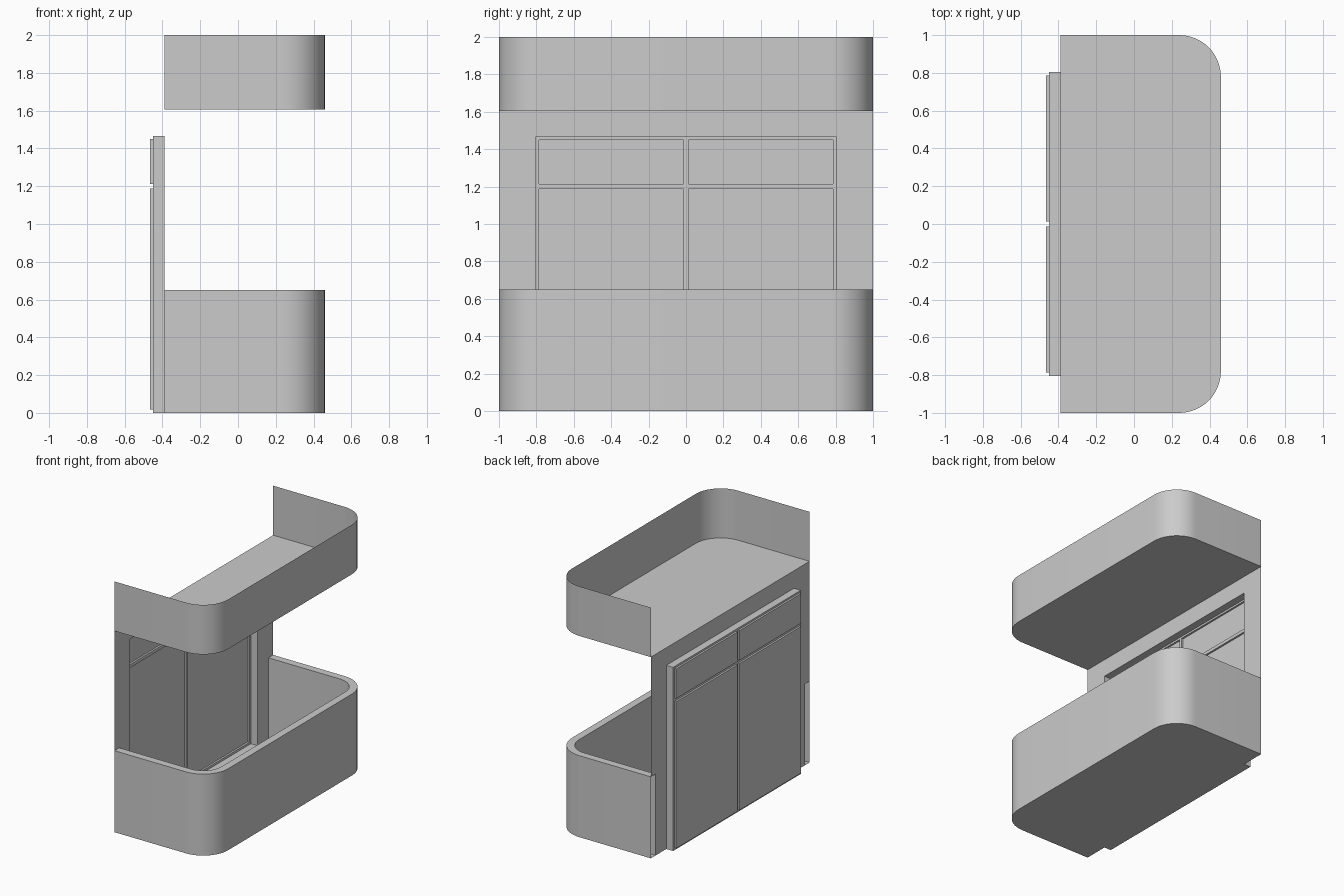
import bpy, bmesh, math

if "Cube" in bpy.data.objects:
    bpy.data.objects.remove(bpy.data.objects["Cube"])

WALL_X, FRONT_X, HALF_W = -0.39, 0.46, 1.0
RADIUS, LIP, RAIL_Z, ROOF_Z, TOP_Z = 0.22, 0.06, 0.65, 1.605, 2.0


def finish(name, bm):
    bmesh.ops.remove_doubles(bm, verts=bm.verts, dist=1e-5)
    bmesh.ops.recalc_face_normals(bm, faces=bm.faces)
    mesh = bpy.data.meshes.new(name)
    bm.to_mesh(mesh)
    bm.free()
    ob = bpy.data.objects.new(name, mesh)
    bpy.context.collection.objects.link(ob)
    bpy.ops.object.select_all(action='DESELECT')
    ob.select_set(True)
    bpy.context.view_layer.objects.active = ob
    bpy.ops.object.shade_smooth_by_angle(angle=math.radians(30))
    return ob


def outline(inset=0.0, steps=12):
    """U-shaped plan outline with two rounded front corners."""
    r, c = RADIUS - inset, (FRONT_X - RADIUS, HALF_W - RADIUS)
    arc = [(c[0] + r * math.sin(a), c[1] + r * math.cos(a))
           for a in (i * math.pi / 2 / steps for i in range(steps + 1))]
    half = [(WALL_X, HALF_W - inset)] + arc
    return half + [(x, -y) for x, y in reversed(half)]


def parapet(name, profile):
    """Sweep an (inset, z) profile round the outline."""
    bm = bmesh.new()
    rows = [[bm.verts.new((x, y, z)) for x, y in outline(i)] for i, z in profile]
    for a, b in zip(rows, rows[1:]):
        for k in range(len(a) - 1):
            bm.faces.new((a[k], a[k + 1], b[k + 1], b[k]))
    return finish(name, bm)


def slab(name, z):
    bm = bmesh.new()
    bm.faces.new([bm.verts.new((x, y, z)) for x, y in outline()])
    return finish(name, bm)


# Balcony: hollow parapet with a flat rim, open at its wall ends
parapet("balcony_parapet", [(0, 0), (0, RAIL_Z), (LIP, RAIL_Z), (LIP, 0)])
slab("balcony_floor", 0)

# Upper balcony: single-sheet parapet on its floor
parapet("upper_parapet", [(0, ROOF_Z), (0, TOP_Z)])
slab("upper_floor", ROOF_Z)

# Wall sheet, stepped back for the door frame and again for its four panels
FRAME_X, PANEL_X = -0.45, -0.465
ys = [0.013, 0.787, 0.805, HALF_W - LIP, HALF_W]
ys = [-y for y in reversed(ys)] + ys
zs = [0, 0.018, RAIL_Z, 1.187, 1.213, 1.45, 1.465, ROOF_Z]


def depth(i, j):
    """X position of a wall cell, or None where there is no wall."""
    if not (0 <= i < len(ys) - 1 and 0 <= j < len(zs) - 1):
        return WALL_X
    y, z = abs(ys[i] + ys[i + 1]) / 2, (zs[j] + zs[j + 1]) / 2
    if y > HALF_W - LIP and z < RAIL_Z:
        return None
    if 0.013 < y < 0.787 and (0.018 < z < 1.187 or 1.213 < z < 1.45):
        return PANEL_X
    return FRAME_X if y < 0.805 and z < 1.465 else WALL_X


bm = bmesh.new()


def quad(*pts):
    bm.faces.new([bm.verts.new(p) for p in pts])


for i in range(len(ys) - 1):
    for j in range(-1, len(zs) - 1):
        d = depth(i, j)
        if d is None:
            continue
        y1, z1 = ys[i + 1], zs[j + 1]
        if j >= 0:
            y0, z0 = ys[i], zs[j]
            quad((d, y0, z0), (d, y1, z0), (d, y1, z1), (d, y0, z1))
            e = depth(i + 1, j)
            if e is not None and e != d:
                quad((d, y1, z0), (e, y1, z0), (e, y1, z1), (d, y1, z1))
        e = depth(i, j + 1)
        if e is not None and e != d:
            quad((d, ys[i], z1), (e, ys[i], z1), (e, y1, z1), (d, y1, z1))
bmesh.ops.remove_doubles(bm, verts=bm.verts, dist=1e-5)
bmesh.ops.dissolve_limit(bm, angle_limit=0.01, verts=bm.verts, edges=bm.edges)
finish("door_wall", bm)
